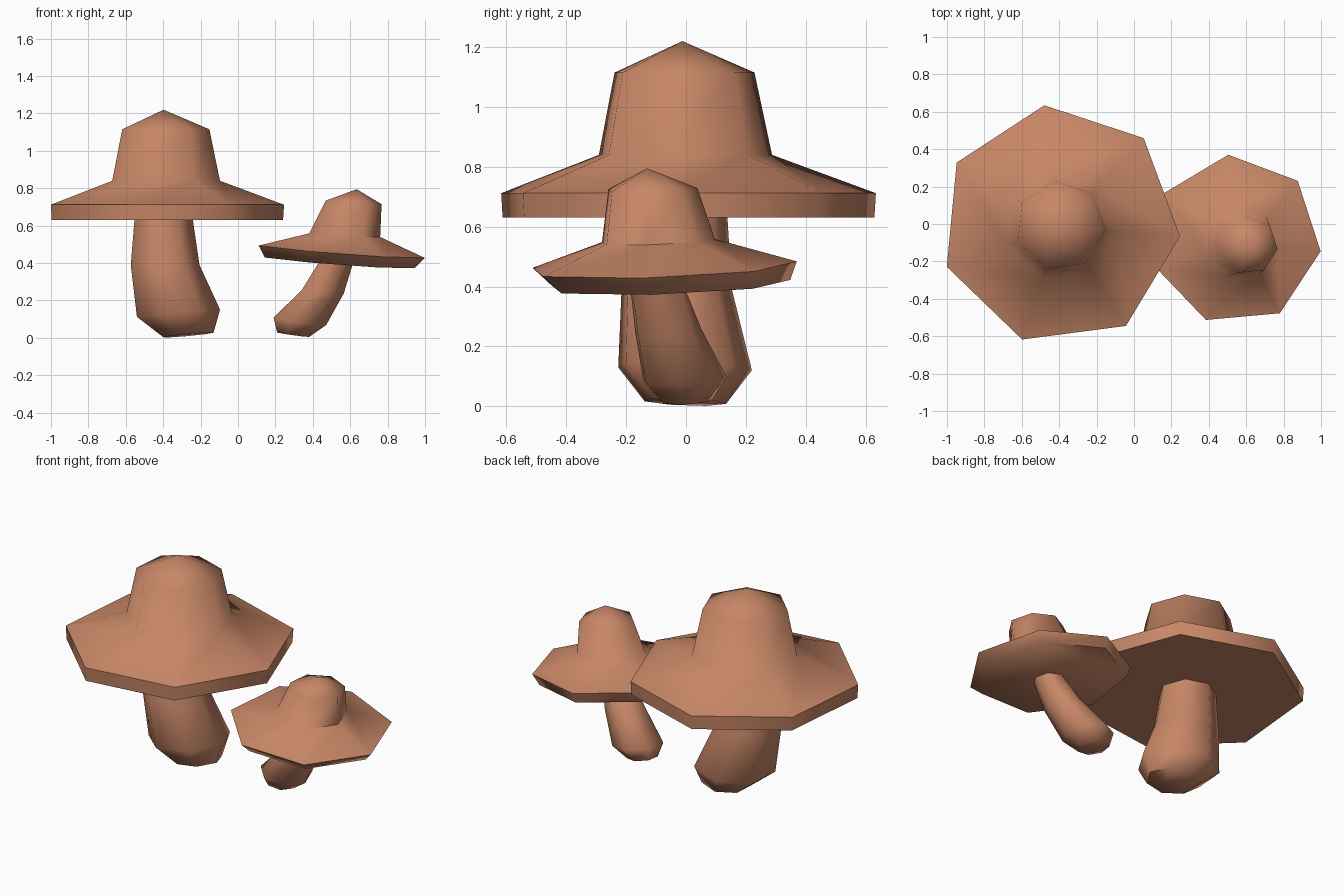
import bpy, bmesh, math

if "Cube" in bpy.data.objects:
    bpy.data.objects.remove(bpy.data.objects["Cube"])

# One clay-brown colour for everything
clay = bpy.data.materials.new("clay brown")
clay.diffuse_color = (0.57, 0.24, 0.135, 1)
clay.use_nodes = True
clay.node_tree.nodes["Principled BSDF"].inputs["Base Color"].default_value = clay.diffuse_color

SIDES = 7


def loft(name, rings, phase, apex=None):
    """Stack of tilted heptagon rings (x, y, z, radius, slope_x, slope_y), closed at both ends."""
    bm = bmesh.new()
    loops = []
    for cx, cy, cz, r, sx, sy in rings:
        loop = []
        for k in range(SIDES):
            a = math.radians(phase) + 2 * math.pi * k / SIDES
            dx, dy = r * math.cos(a), r * math.sin(a)
            loop.append(bm.verts.new((cx + dx, cy + dy, cz + sx * dx + sy * dy)))
        loops.append(loop)
    bm.faces.new(loops[0][::-1])
    for lo, hi in zip(loops, loops[1:]):
        for k in range(SIDES):
            n = (k + 1) % SIDES
            bm.faces.new((lo[k], lo[n], hi[n], hi[k]))
    if apex:
        tip = bm.verts.new(apex)
        for k in range(SIDES):
            bm.faces.new((loops[-1][k], loops[-1][(k + 1) % SIDES], tip))
    else:
        bm.faces.new(loops[-1])
    bmesh.ops.recalc_face_normals(bm, faces=bm.faces)
    mesh = bpy.data.meshes.new(name)
    bm.to_mesh(mesh)
    bm.free()
    mesh.materials.append(clay)
    ob = bpy.data.objects.new(name, mesh)
    bpy.context.collection.objects.link(ob)
    bpy.ops.object.select_all(action='DESELECT')
    ob.select_set(True)
    bpy.context.view_layer.objects.active = ob
    bpy.ops.object.shade_smooth_by_angle(angle=math.radians(65))
    return ob


# Large mushroom: level cap with flat underside, tall crown
loft("large_cap", [
    (-0.396, -0.005, 0.63, 0.640, 0, 0),
    (-0.396, -0.005, 0.712, 0.645, 0, 0),
    (-0.393, -0.008, 0.84, 0.298, 0, 0),
    (-0.393, -0.010, 1.115, 0.241, 0, 0),
], -5.4, apex=(-0.398, -0.012, 1.22))

# Large stem: bulbous foot leaning to the right
loft("large_stem", [
    (-0.27, -0.005, 0.015, 0.140, 0.09, -0.04),
    (-0.325, -0.008, 0.13, 0.230, 0.09, -0.03),
    (-0.395, -0.035, 0.39, 0.190, 0, 0),
    (-0.403, -0.02, 0.66, 0.158, 0, 0),
], -5.4)

# Small mushroom: tilted cap whose crown leans right and forward
loft("small_cap", [
    (0.535, -0.062, 0.405, 0.412, -0.075, 0.035),
    (0.545, -0.085, 0.465, 0.457, -0.077, 0.035),
    (0.567, -0.098, 0.551, 0.195, -0.055, 0.035),
    (0.615, -0.115, 0.725, 0.154, -0.065, 0.02),
], -7.7, apex=(0.635, -0.13, 0.795))

# Small stem: curved, rising to the right
loft("small_stem", [
    (0.293, 0.0, 0.018, 0.088, -0.14, 0.04),
    (0.328, -0.008, 0.09, 0.145, -0.14, 0.04),
    (0.452, -0.062, 0.25, 0.115, -0.09, 0.04),
    (0.54, -0.11, 0.44, 0.086, -0.08, 0.04),
], -7.7)
